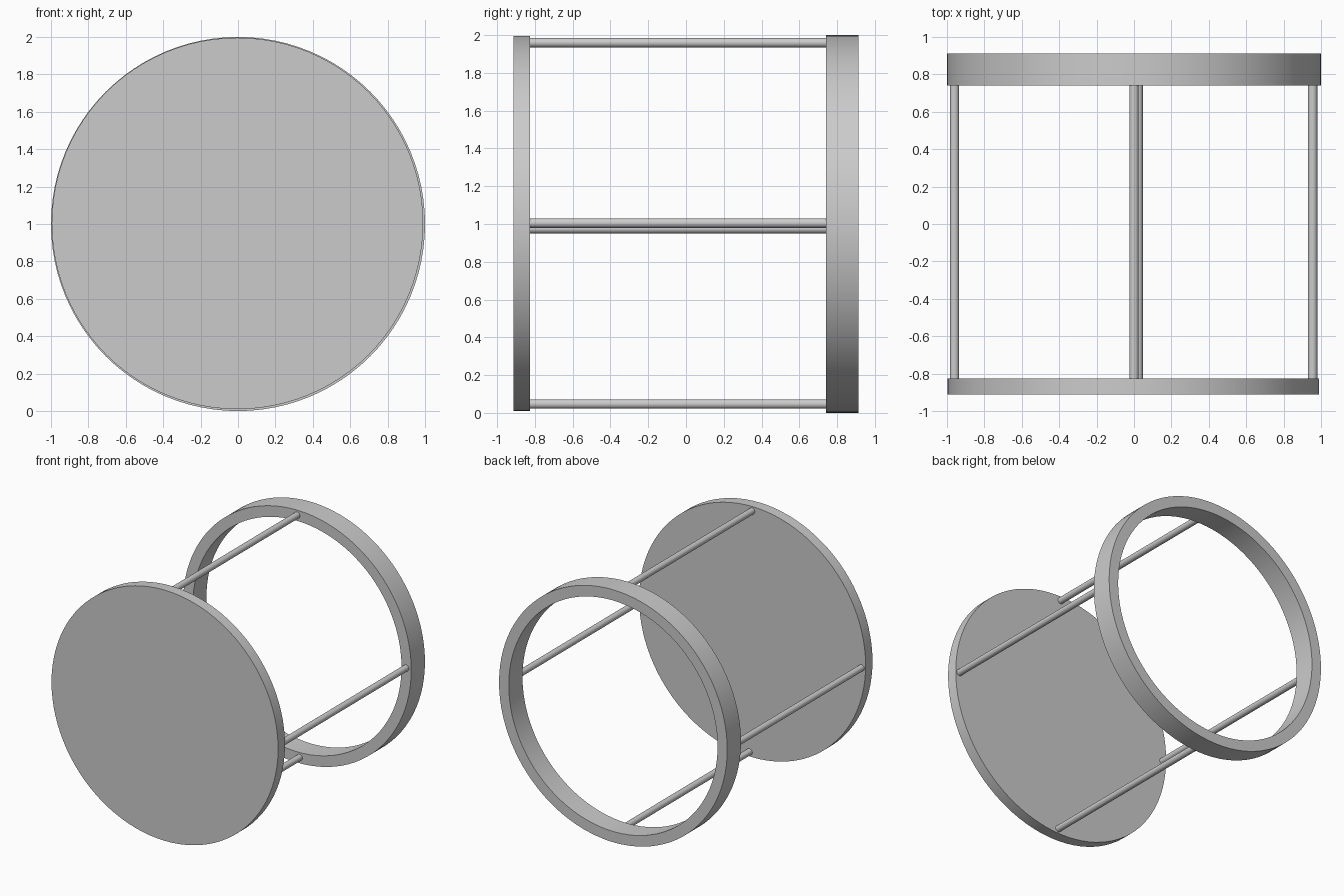
import bpy, bmesh, math
from mathutils import Matrix

cube = bpy.data.objects.get("Cube")
if cube:
    bpy.data.objects.remove(cube, do_unlink=True)

grey = bpy.data.materials.new("light grey")
grey.use_nodes = True
GREY = (0.6, 0.6, 0.6, 1)
grey.diffuse_color = GREY
grey.node_tree.nodes["Principled BSDF"].inputs["Base Color"].default_value = GREY


def finish(name, bm):
    bmesh.ops.recalc_face_normals(bm, faces=bm.faces[:])
    mesh = bpy.data.meshes.new(name)
    bm.to_mesh(mesh)
    bm.free()
    mesh.materials.append(grey)
    obj = bpy.data.objects.new(name, mesh)
    bpy.context.collection.objects.link(obj)
    bpy.ops.object.select_all(action='DESELECT')
    obj.select_set(True)
    bpy.context.view_layer.objects.active = obj
    bpy.ops.object.shade_smooth_by_angle(angle=math.radians(30))
    return obj


def cylinder_y(name, x, z, radius, y0, y1, segments):
    """Solid cylinder lying along y."""
    bm = bmesh.new()
    place = Matrix.Translation((x, (y0 + y1) / 2, z)) @ Matrix.Rotation(math.pi / 2, 4, 'X')
    bmesh.ops.create_cone(bm, cap_ends=True, segments=segments, radius1=radius,
                          radius2=radius, depth=y1 - y0, matrix=place)
    return finish(name, bm)


def ring_y(name, z, inner, outer, y0, y1, segments):
    """Square-edged hoop: a rectangular section spun about the y axis."""
    bm = bmesh.new()
    section = [(inner, y0), (outer, y0), (outer, y1), (inner, y1)]
    verts = [bm.verts.new((r, y, z)) for r, y in section]
    edges = [bm.edges.new((verts[i], verts[i - 1])) for i in range(4)]
    bmesh.ops.spin(bm, geom=verts + edges, cent=(0, 0, z), axis=(0, 1, 0),
                   angle=math.tau, steps=segments, use_duplicate=False)
    bmesh.ops.remove_doubles(bm, verts=bm.verts[:], dist=0.0001)
    return finish(name, bm)


# Solid front disc and open rear hoop
DISC_BACK, RING_FRONT = -0.826, 0.74
cylinder_y("front_disc", -0.003, 1.003, 0.993, -0.912, DISC_BACK, 96)
ring_y("rear_ring", 1.0, 0.915, 1.0, RING_FRONT, 0.912, 96)

# Four connecting rods, slightly unevenly placed
rods = {
    "top_rod": (0.0, 1.96),
    "bottom_rod": (0.022, 0.047),
    "left_rod": (0.955, 1.005),
    "right_rod": (-0.96, 0.975),
}
for name, (x, z) in rods.items():
    cylinder_y(name, x, z, 0.025, DISC_BACK, RING_FRONT, 32)
